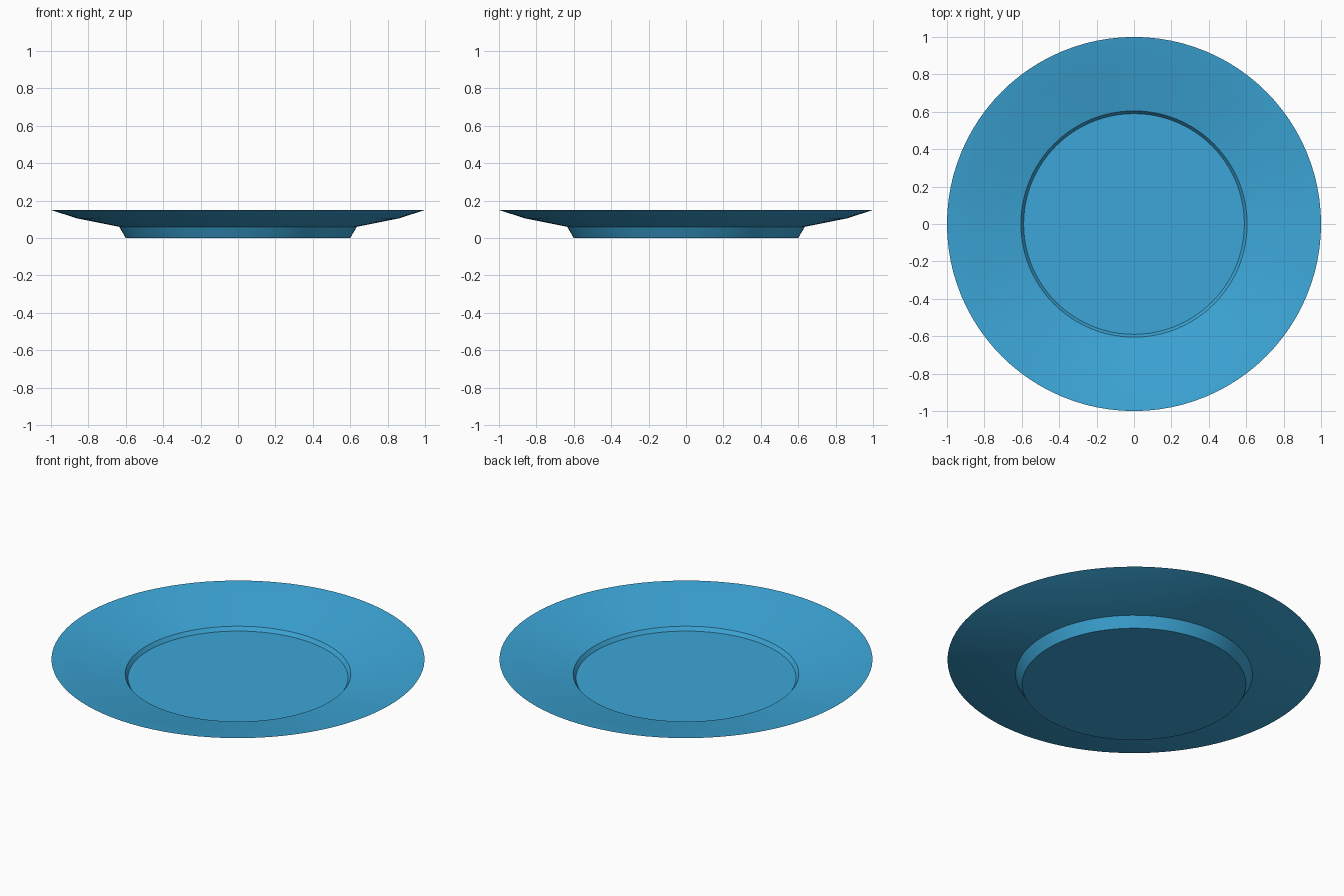
import bpy, bmesh, math

cube = bpy.data.objects.get("Cube")
if cube:
    bpy.data.objects.remove(cube, do_unlink=True)

SEGMENTS = 96

# Glaze colour
blue = bpy.data.materials.new("sky blue glaze")
blue.use_nodes = True
colour = (0.045, 0.38, 0.68, 1.0)
blue.diffuse_color = colour
bsdf = next(n for n in blue.node_tree.nodes if n.type == 'BSDF_PRINCIPLED')
bsdf.inputs["Base Color"].default_value = colour

# Half section (radius, height): foot, underside, rim, sloped top, well
profile = [(0.60, 0.0), (0.635, 0.06), (0.86, 0.105), (1.0, 0.15),
           (0.98, 0.147), (0.86, 0.12), (0.605, 0.064), (0.59, 0.042)]

# Plate: rings joined by quads, with a flat base and a flat well floor
bm = bmesh.new()
rings = []
for r, z in profile:
    rings.append([bm.verts.new((r * math.cos(2 * math.pi * i / SEGMENTS),
                                r * math.sin(2 * math.pi * i / SEGMENTS), z))
                  for i in range(SEGMENTS)])
for a, b in zip(rings, rings[1:]):
    for i in range(SEGMENTS):
        j = (i + 1) % SEGMENTS
        bm.faces.new((a[i], a[j], b[j], b[i]))
bm.faces.new(rings[0][::-1])
bm.faces.new(rings[-1])
bmesh.ops.recalc_face_normals(bm, faces=bm.faces[:])

mesh = bpy.data.meshes.new("plate")
bm.to_mesh(mesh)
bm.free()
mesh.materials.append(blue)
plate = bpy.data.objects.new("plate", mesh)
bpy.context.collection.objects.link(plate)

# Smooth round the circle, crisp at the foot and well edges
bpy.ops.object.select_all(action='DESELECT')
plate.select_set(True)
bpy.context.view_layer.objects.active = plate
bpy.ops.object.shade_smooth_by_angle(angle=math.radians(30))
